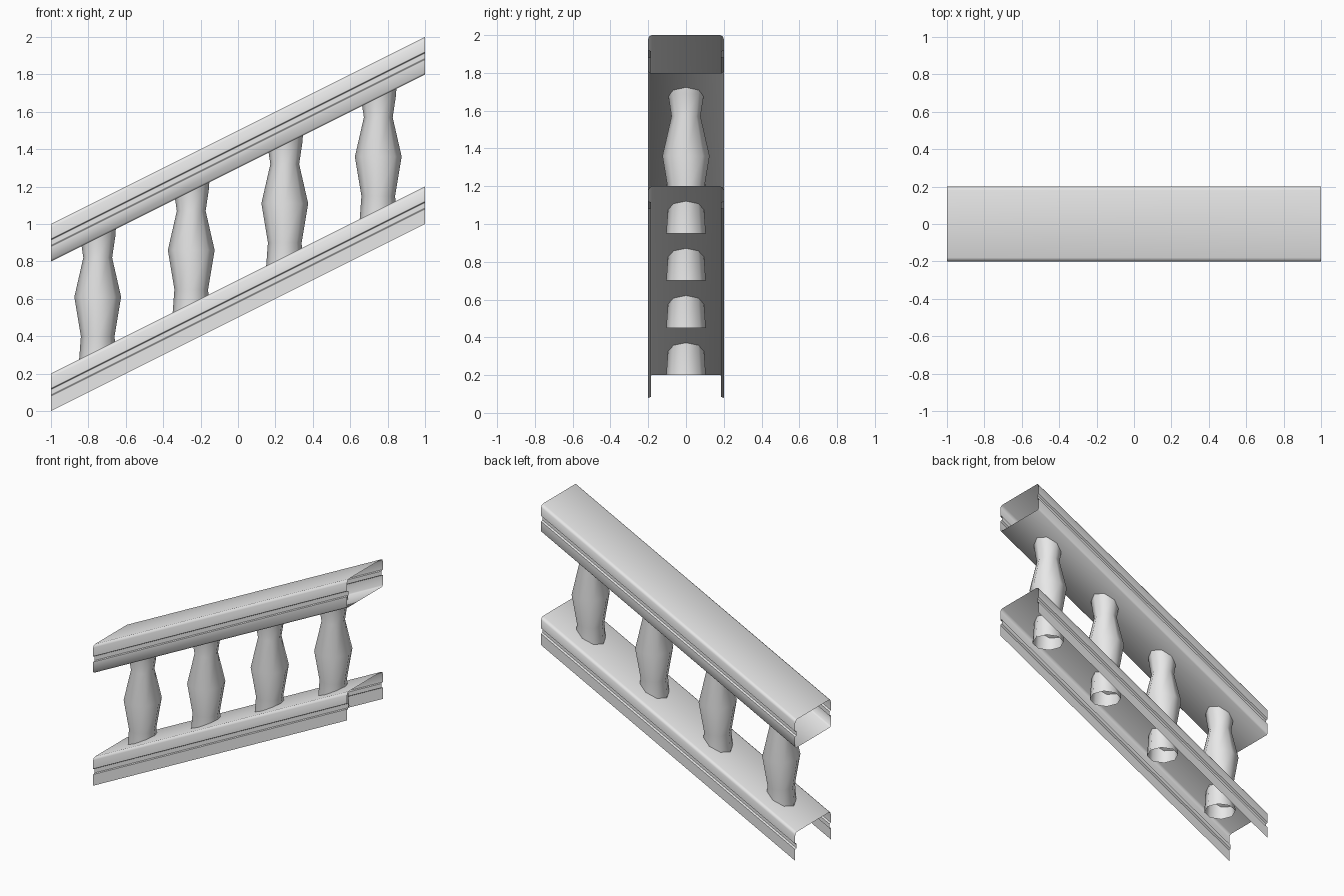
import bpy, bmesh, math

cube = bpy.data.objects.get("Cube")
if cube:
    bpy.data.objects.remove(cube, do_unlink=True)

SLOPE = 0.5
stone = bpy.data.materials.new("pale grey")
stone.use_nodes = True
stone.diffuse_color = (0.8, 0.8, 0.8, 1)
stone.node_tree.nodes["Principled BSDF"].inputs["Base Color"].default_value = (0.8, 0.8, 0.8, 1)


def finish(bm, name, angle):
    mesh = bpy.data.meshes.new(name)
    bm.to_mesh(mesh)
    bm.free()
    mesh.materials.append(stone)
    obj = bpy.data.objects.new(name, mesh)
    bpy.context.collection.objects.link(obj)
    bpy.ops.object.select_all(action='DESELECT')
    obj.select_set(True)
    bpy.context.view_layer.objects.active = obj
    bpy.ops.object.shade_smooth_by_angle(angle=math.radians(angle))
    return obj


def skin(bm, rows, closed):
    # bridge successive rows of points with quads
    rows = [[bm.verts.new(p) for p in row] for row in rows]
    n = len(rows[0])
    for a, b in zip(rows, rows[1:]):
        for i in range(n if closed else n - 1):
            j = (i + 1) % n
            bm.faces.new((a[i], a[j], b[j], b[i]))


def rail(name, base, side, closed):
    # hollow moulded section, mirrored across y and sheared up the slope
    section = side + [(-y, z) for y, z in reversed(side)]
    rows = [[(x, y, base + z + SLOPE * (x + 1)) for y, z in section] for x in (1, -1)]
    bm = bmesh.new()
    skin(bm, rows, closed)
    bmesh.ops.recalc_face_normals(bm, faces=bm.faces)
    if max(bm.faces, key=lambda f: f.calc_center_median().z).normal.z < 0:
        bmesh.ops.reverse_faces(bm, faces=bm.faces)
    return finish(bm, name, 50)


# Side moulding from the lower edge up to the rounded top edge
groove = [(0.2, 0.08), (0.185, 0.085), (0.185, 0.115), (0.2, 0.12),
          (0.2, 0.18), (0.194, 0.194), (0.18, 0.2)]
rail("bottom_rail", 0, [(0.2, 0)] + groove, False)
rail("handrail", 0.8, [(0.19, 0), (0.2, 0.01)] + groove, True)

# Turned eight-sided balusters, open at both ends inside the rails
turning = [(0.105, 0.2), (0.09, 0.4), (0.125, 0.61), (0.077, 0.82), (0.095, 0.94), (0.098, 1.0)]
SIDES = 8
for k in range(4):
    x = -0.75 + 0.5 * k
    rows = [[(x + r * math.cos(math.tau * i / SIDES), r * math.sin(math.tau * i / SIDES),
              z + SLOPE * (x + 0.75)) for i in range(SIDES)] for r, z in turning]
    bm = bmesh.new()
    skin(bm, rows, True)
    finish(bm, f"baluster_{k + 1}", 60)
